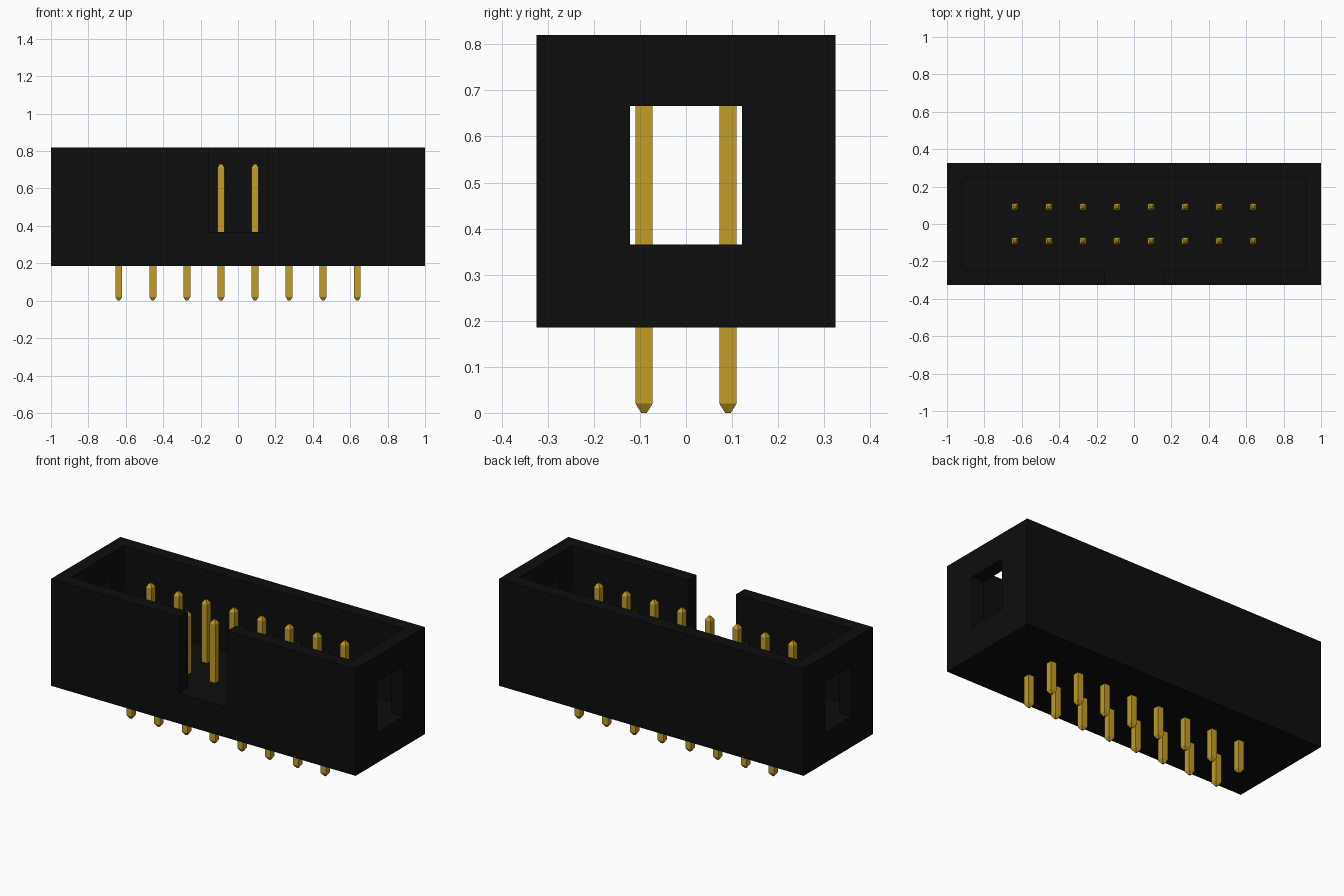
import bpy
import bmesh
from mathutils import Matrix

cube = bpy.data.objects.get("Cube")
if cube:
    bpy.data.objects.remove(cube, do_unlink=True)


def material(name, color):
    mat = bpy.data.materials.new(name)
    mat.use_nodes = True
    mat.diffuse_color = color
    mat.node_tree.nodes["Principled BSDF"].inputs["Base Color"].default_value = color
    return mat


def add_object(name, mesh):
    obj = bpy.data.objects.new(name, mesh)
    bpy.context.collection.objects.link(obj)
    return obj


def box(name, lo, hi):
    """Axis-aligned box between two corners."""
    bm = bmesh.new()
    size = [b - a for a, b in zip(lo, hi)]
    mid = [(a + b) / 2 for a, b in zip(lo, hi)]
    bmesh.ops.create_cube(bm, size=1, matrix=Matrix.Translation(mid) @ Matrix.Diagonal((*size, 1)))
    mesh = bpy.data.meshes.new(name)
    bm.to_mesh(mesh)
    bm.free()
    return add_object(name, mesh)


black = material("black plastic", (0.004, 0.004, 0.004, 1))
gold = material("gold metal", (0.54, 0.34, 0.018, 1))

# Main dimensions
HX, HY = 1.0, 0.325            # half length and half depth of the housing
BOTTOM, FLOOR, TOP = 0.185, 0.366, 0.82
WALL = 0.08
PITCH = 0.1822

# Housing: open box with a key slot in front and a window in each end wall
housing = box("housing", (-HX, -HY, BOTTOM), (HX, HY, TOP))
housing.data.materials.append(black)
cutters = [
    box("cavity_cutter", (-HX + WALL, -HY + WALL, FLOOR), (HX - WALL, HY - WALL, TOP + 0.1)),
    box("key_slot_cutter", (-0.157, -HY - 0.1, FLOOR), (0.157, -0.1, TOP + 0.1)),
    box("window_cutter", (-HX - 0.1, -0.122, FLOOR), (HX + 0.1, 0.122, 0.666)),
]
for cutter in cutters:
    cutter.hide_render = True
    mod = housing.modifiers.new(cutter.name, "BOOLEAN")
    mod.operation = "DIFFERENCE"
    mod.solver = "EXACT"
    mod.object = cutter

# Bake the cuts and drop the cutters
bpy.context.view_layer.update()
graph = bpy.context.evaluated_depsgraph_get()
cut_mesh = bpy.data.meshes.new_from_object(housing.evaluated_get(graph))
housing.modifiers.clear()
housing.data = cut_mesh
cut_mesh.name = "housing"
cut_mesh.materials.clear()
cut_mesh.materials.append(black)
for poly in cut_mesh.polygons:
    poly.material_index = 0
for cutter in cutters:
    bpy.data.objects.remove(cutter, do_unlink=True)

# Pin: square rod lofted through four rings, with tapered blunt tips
bm = bmesh.new()
rings = []
for z, r in ((0, 0.006), (0.02, 0.0185), (0.712, 0.0185), (0.732, 0.006)):
    rings.append([bm.verts.new((sx * r, sy * r, z)) for sx, sy in ((-1, -1), (1, -1), (1, 1), (-1, 1))])
for low, high in zip(rings, rings[1:]):
    for i in range(4):
        j = (i + 1) % 4
        bm.faces.new((low[i], low[j], high[j], high[i]))
bm.faces.new(rings[0][::-1])
bm.faces.new(rings[-1])
pin_mesh = bpy.data.meshes.new("pin")
bm.to_mesh(pin_mesh)
bm.free()
pin_mesh.materials.append(gold)

# Two rows of eight pins
for row, y in (("front", -PITCH / 2), ("back", PITCH / 2)):
    for i in range(8):
        pin = add_object(f"{row}_pin_{i + 1}", pin_mesh)
        pin.location = ((i - 3.5) * PITCH, y, 0)
